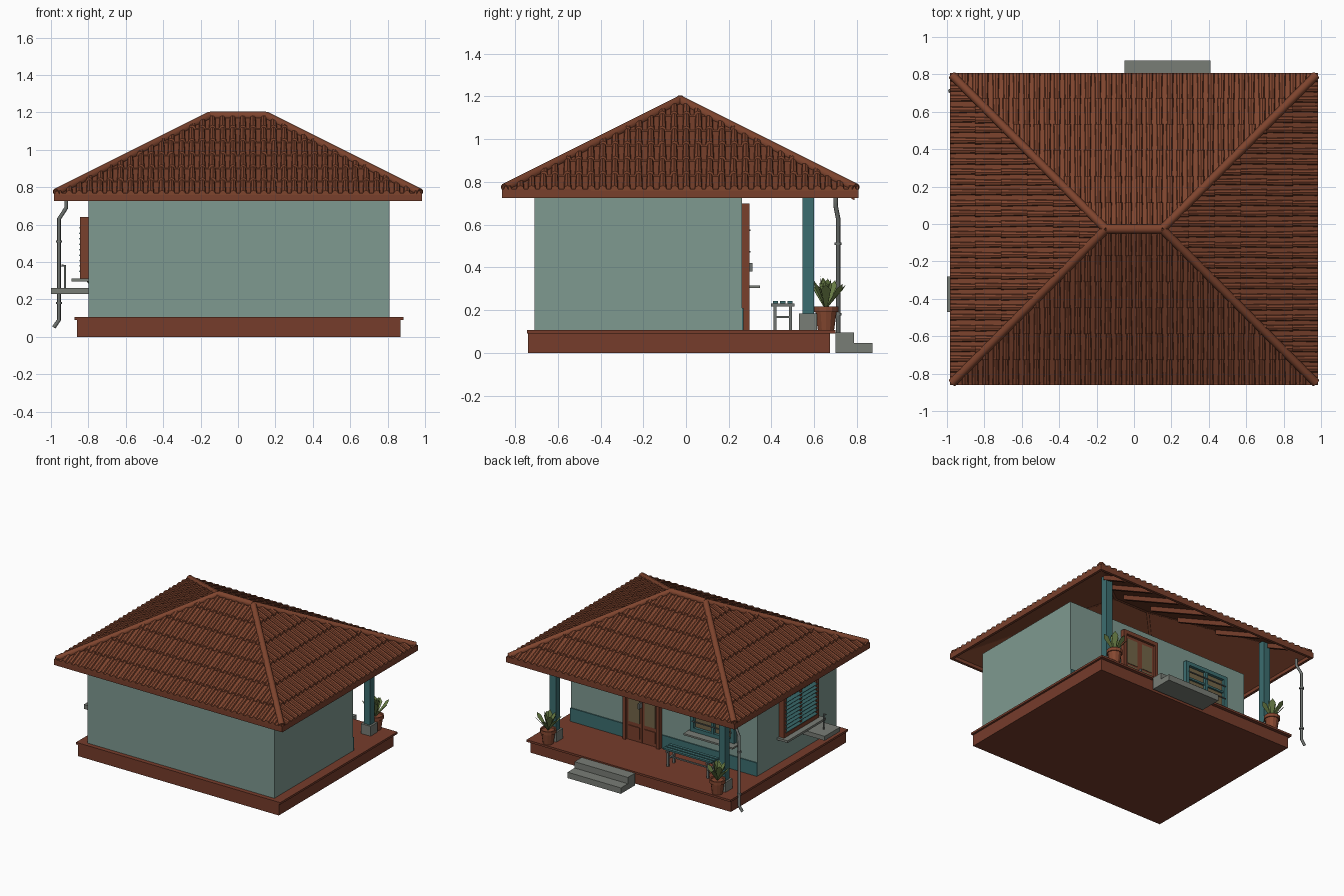
import bpy, bmesh, math, random
from mathutils import Vector, Matrix

if "Cube" in bpy.data.objects:
    bpy.data.objects.remove(bpy.data.objects["Cube"])

random.seed(3)

def mat(name, r, g, b):
    m = bpy.data.materials.new(name)
    m.diffuse_color = (r, g, b, 1)
    m.use_nodes = True
    m.node_tree.nodes["Principled BSDF"].inputs["Base Color"].default_value = m.diffuse_color
    return m

WALL = mat("wall sage", 0.21, 0.32, 0.28)
TEAL = mat("teal paint", 0.045, 0.155, 0.16)
TILE = mat("roof tile", 0.21, 0.058, 0.027)
BRICK = mat("plinth red", 0.18, 0.045, 0.024)
WOOD = mat("red brown wood", 0.19, 0.05, 0.025)
STONE = mat("grey stone", 0.19, 0.205, 0.18)
METAL = mat("grey metal", 0.16, 0.175, 0.165)
PANE = mat("tan glass", 0.17, 0.13, 0.065)
LEAF = mat("leaf green", 0.15, 0.22, 0.065)
POT = mat("pot clay", 0.24, 0.065, 0.03)

def finish(name, bm, m, normals=True):
    if normals:
        bmesh.ops.recalc_face_normals(bm, faces=bm.faces)
    me = bpy.data.meshes.new(name)
    bm.to_mesh(me)
    bm.free()
    me.materials.append(m)
    ob = bpy.data.objects.new(name, me)
    bpy.context.collection.objects.link(ob)
    return ob

def boxes(name, m, *ranges):
    """One object from boxes given as x0, x1, y0, y1, z0, z1."""
    bm = bmesh.new()
    for x0, x1, y0, y1, z0, z1 in ranges:
        mx = Matrix.Translation(((x0 + x1) / 2, (y0 + y1) / 2, (z0 + z1) / 2)) @ \
            Matrix.Diagonal((x1 - x0, y1 - y0, z1 - z0, 1))
        bmesh.ops.create_cube(bm, size=1, matrix=mx)
    return finish(name, bm, m)

def tube(name, m, pts, r, sides=8):
    cu = bpy.data.curves.new(name, 'CURVE')
    cu.dimensions = '3D'
    cu.bevel_depth = r
    cu.bevel_resolution = sides // 2 - 2
    cu.use_fill_caps = True
    sp = cu.splines.new('POLY')
    sp.points.add(len(pts) - 1)
    for p, c in zip(sp.points, pts):
        p.co = (*c, 1)
    cu.materials.append(m)
    ob = bpy.data.objects.new(name, cu)
    bpy.context.collection.objects.link(ob)
    return ob

# Plinth, steps and walls
boxes("plinth", BRICK, (-.86, .87, -.74, .675, 0, .092))
boxes("porch_floor", BRICK, (-.875, .885, -.745, .70, .09, .106))
boxes("steps", STONE, (-.05, .41, .70, .787, 0, .095), (-.05, .41, .787, .873, 0, .046))
boxes("walls", WALL, (-.80, .81, -.71, .262, .1, .765))
boxes("porch_dado", TEAL, (-.80, .02, .26, .27, .1, .21), (.34, .81, .26, .27, .1, .21))

# Hip roof shell
CY, HX, HY, RX, EZ, RZ = -.027, .985, .835, .15, .757, 1.178
SL = (RZ - EZ) / HY
bm = bmesh.new()
e = [bm.verts.new((sx * HX, CY + sy * HY, EZ)) for sx, sy in ((-1, -1), (1, -1), (1, 1), (-1, 1))]
r0, r1 = bm.verts.new((-RX, CY, RZ)), bm.verts.new((RX, CY, RZ))
for f in ((e[0], e[1], r1, r0), (e[1], e[2], r1), (e[2], e[3], r0, r1), (e[3], e[0], r0)):
    bm.faces.new(f)
roof = finish("roof_shell", bm, TILE, False)
s = roof.modifiers.new("thick", 'SOLIDIFY')
s.thickness, s.offset = .015, -1

# Rows of barrel tiles on a slope, trimmed at the hips
def tile_slope(name, L, ang):
    bm = bmesh.new()
    rows, pitch = 6, .055
    n = round(2 * L / pitch)
    step = HY / rows
    for row in range(rows):
        d0, d1 = row * step - (.004 if row else .0), (row + 1) * step
        for i in range(n):
            t = -L + (i + .5) * 2 * L / n + random.uniform(-.003, .003)
            if abs(t) > L - d0 + .04:
                continue
            rings = []
            for d, w, h, lift in ((d0, .020, .020, .006), (d1 + .01, .015, .014, 0)):
                rings.append([bm.verts.new((t + w * math.cos(a), d, EZ + d * SL + lift * (k not in (0, 4)) + h * math.sin(a)))
                              for k, a in enumerate(math.pi * q / 4 for q in range(5))])
            for k in range(4):
                bm.faces.new((rings[0][k], rings[0][k + 1], rings[1][k + 1], rings[1][k]))
            bm.faces.new(rings[0][::-1])
        # raised lip of the flat tiles under the barrels
        lo, hi = d0, d1
        q = [bm.verts.new((x, d, EZ + d * SL + z)) for x, d, z in
             ((-L, lo, 0), (L, lo, 0), (L, lo, .007), (-L, lo, .007), (L, hi, .001), (-L, hi, .001))]
        bm.faces.new(q[:4])
        bm.faces.new((q[3], q[2], q[4], q[5]))
    for sgn in (-1, 1):
        bmesh.ops.bisect_plane(bm, geom=bm.verts[:] + bm.edges[:] + bm.faces[:],
                               plane_co=(sgn * L, 0, 0), plane_no=(sgn, 1, 0), clear_outer=True)
    depth = HY if L == HX else HX
    for f in bm.faces:
        f.normal_update()
        if f.normal.z < -.01 or (abs(f.normal.z) <= .01 and f.normal.y > 0):
            f.normal_flip()
    bm.transform(Matrix.Translation((0, CY, 0)) @ Matrix.Rotation(ang, 4, 'Z') @ Matrix.Translation((0, -depth, 0)))
    finish(name, bm, TILE, False)

for i, side in enumerate(("front", "right", "back", "left")):
    tile_slope(side + "_tiles", HY if i % 2 else HX, i * math.pi / 2)

# Ridge and hip caps
tube("ridge_cap", TILE, [(-RX, CY, RZ + .003), (RX, CY, RZ + .003)], .025, 10)
for sx in (-1, 1):
    for sy in (-1, 1):
        tube("hip_cap", TILE, [(sx * RX, CY, RZ + .003), (sx * .972, CY + sy * .822, EZ + .013)], .023, 10)

# Fascia boards and porch rafters
y0, y1 = CY - HY, CY + HY
boxes("fascia", WOOD, (-HX, HX, y0, y0 + .02, .725, .768), (-HX, HX, y1 - .02, y1, .725, .768),
      (-HX, -HX + .02, y0, y1, .725, .768), (HX - .02, HX, y0, y1, .725, .768))
bm = bmesh.new()
for i in range(7):
    x = -.75 + i * .25
    ya = max(.2, CY + HY - (HX - abs(x)))
    v = []
    for y in (ya, y1 - .02):
        zt = EZ + (y1 - y) * SL - .012
        v += [bm.verts.new((x + dx, y, zt + dz)) for dx, dz in ((-.015, 0), (.015, 0), (.015, -.04), (-.015, -.04))]
    bm.faces.new(v[:4])
    bm.faces.new(v[4:])
    for k in range(4):
        j = (k + 1) % 4
        bm.faces.new((v[k], v[j], v[4 + j], v[4 + k]))
finish("rafters", bm, WOOD)

# Porch posts, stone feet and potted plants
def plant(px, py):
    bm = bmesh.new()
    prof = [(.0, .106), (.038, .106), (.05, .19), (.058, .19), (.058, .216), (.048, .216), (.046, .205), (0, .205)]
    rings = [[bm.verts.new((px + r * math.cos(a), py + r * math.sin(a), z))
              for a in (k * math.pi / 6 for k in range(12))] for r, z in prof]
    for a, b in zip(rings, rings[1:]):
        for k in range(12):
            bm.faces.new((a[k], a[(k + 1) % 12], b[(k + 1) % 12], b[k]))
    bmesh.ops.remove_doubles(bm, verts=bm.verts, dist=1e-5)
    finish("plant_pot", bm, POT)
    bm = bmesh.new()
    for i in range(13):
        a = i * 2.4
        el = math.radians((50, 65, 80)[i % 3])
        out = Vector((math.cos(a) * math.cos(el), math.sin(a) * math.cos(el), math.sin(el)))
        side = Vector((-math.sin(a), math.cos(a), 0))
        o, ln = Vector((px, py, .205)), random.uniform(.135, .155)
        pts = [o - side * .005, o + side * .005, o + out * ln * .8 + side * .023,
               o + out * ln, o + out * ln * .8 - side * .023]
        bm.faces.new([bm.verts.new(p) for p in pts])
    finish("plant_leaves", bm, LEAF, False)

for x in (-.73, .73):
    boxes("post", TEAL, (x - .027, x + .027, .545, .599, .18, .86))
    boxes("post_foot", STONE, (x - .042, x + .042, .53, .614, .105, .183))
    plant(x, .655)

# Front door: frame, two leaves and panes
boxes("door_frame", WOOD, (.025, .05, .255, .297, .106, .70), (.315, .34, .255, .297, .106, .70),
      (.025, .34, .255, .297, .67, .70))
boxes("door_leaves", WOOD, (.05, .181, .255, .278, .106, .67), (.184, .315, .255, .278, .106, .67))
boxes("door_panes", PANE, *[(x, x + .093, .277, .282, z0, z1) for x in (.068, .204)
                            for z0, z1 in ((.25, .43), (.445, .645))])
boxes("door_panels", WOOD, *[(x, x + .093, .277, .284, .13, .22) for x in (.068, .204)])
boxes("door_handle", METAL, (.186, .198, .278, .312, .38, .42))

# Porch window: teal frame, panes, sill
boxes("porch_window_frame", TEAL, (-.62, -.59, .255, .292, .32, .66), (-.27, -.24, .255, .292, .32, .66),
      (-.62, -.24, .255, .292, .63, .66), (-.62, -.24, .255, .292, .32, .35),
      (-.442, -.418, .255, .29, .35, .63), (-.59, -.27, .255, .284, .525, .54))
boxes("porch_window_panes", PANE, (-.59, -.27, .26, .27, .35, .63))
boxes("porch_window_bars", METAL, *[(-.60, -.26, .296, .303, z, z + .007) for z in (.40, .47, .57)])
boxes("porch_window_sill", STONE, (-.645, -.22, .255, .347, .303, .316))

# Side window: wood frame, teal louvres, sill
boxes("side_window_frame", WOOD, *[(-.845, -.795, y, y + .03, .312, .64) for y in (-.43, -.03)],
      (-.845, -.795, -.43, 0, .61, .64), (-.845, -.795, -.43, 0, .312, .342),
      (-.842, -.795, -.228, -.202, .34, .61))
boxes("side_window_backing", TEAL, (-.815, -.797, -.41, -.02, .33, .62))
for k in range(9):
    lv = boxes("louvre", TEAL, (-.02, .02, -.195, .195, -.004, .004))
    lv.rotation_euler = (0, math.radians(-40), 0)
    lv.location = (-.832, -.215, .36 + k * .029)
boxes("side_window_sill", STONE, (-.89, -.795, -.455, .02, .295, .312))

# Wall sink with tap
boxes("sink_slab", STONE, (-1.0, -.795, -.47, -.28, .228, .262))
tube("tap", METAL, [(-.925, -.375, .345), (-.925, -.375, .38), (-.945, -.375, .38)][::-1], .006)
tube("tap_pipe", METAL, [(-.925, -.375, .26), (-.925, -.375, .38)], .006)

# Drainpipe with brackets
tube("drainpipe", METAL, [(-.918, .70, .74), (-.918, .70, .69), (-.957, .712, .63),
                          (-.957, .712, .09), (-.985, .712, .05)], .0105)
for z in (.18, .51):
    tube("pipe_bracket", METAL, [(-.957, .712, z - .006), (-.957, .712, z + .006)], .017)

# Porch bench
BX0, BX1 = -.57, -.15
boxes("bench_slats", TEAL, *[(BX0, BX1, y, y + .024, .23, .243) for y in (.407, .441, .475)])
boxes("bench_frame", METAL, *[(x, x + .018, .398, .508, .217, .23) for x in (BX0 + .03, BX1 - .048)],
      *[(x, x + .016, y, y + .014, .105, .22) for x in (BX0 + .03, BX1 - .046) for y in (.41, .482)],
      (BX0 + .03, BX1 - .03, .447, .459, .163, .173),
      *[(x, x + .014, .41, .49, .163, .173) for x in (BX0 + .03, BX1 - .046)])
